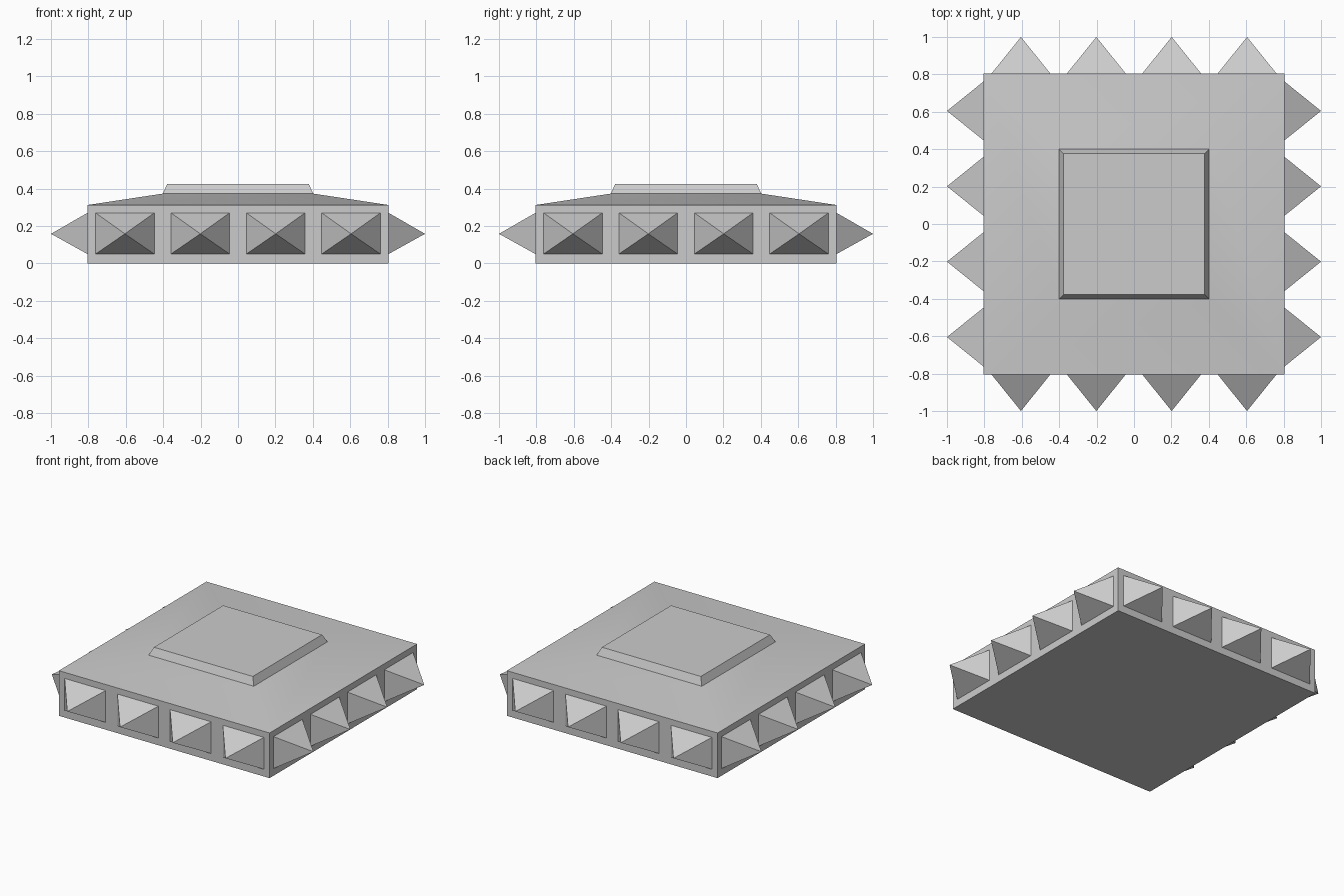
import bpy, bmesh, math
from mathutils import Matrix, Vector

if "Cube" in bpy.data.objects:
    bpy.data.objects.remove(bpy.data.objects["Cube"])


def make_object(name, bm):
    bmesh.ops.recalc_face_normals(bm, faces=bm.faces)
    mesh = bpy.data.meshes.new(name)
    bm.to_mesh(mesh)
    bm.free()
    obj = bpy.data.objects.new(name, mesh)
    bpy.context.collection.objects.link(obj)
    return obj


def square_loft(name, profile):
    """Loft centred squares given as (half width, height), capped at both ends."""
    bm = bmesh.new()
    rings = [[bm.verts.new((sx * h, sy * h, z))
              for sx, sy in ((-1, -1), (1, -1), (1, 1), (-1, 1))]
             for h, z in profile]
    bm.faces.new(rings[0])
    bm.faces.new(rings[-1])
    for lower, upper in zip(rings, rings[1:]):
        for i in range(4):
            j = (i + 1) % 4
            bm.faces.new((lower[i], lower[j], upper[j], upper[i]))
    return make_object(name, bm)


def spike(name, along, turn):
    """Pyramid on the front wall, turned about z onto its own side."""
    bm = bmesh.new()
    base = [bm.verts.new((along + sx * 0.157, -0.805, 0.16 + sz * 0.11))
            for sx, sz in ((-1, -1), (1, -1), (1, 1), (-1, 1))]
    tip = bm.verts.new((along, -1.0, 0.158))
    bm.faces.new(base)
    for i in range(4):
        bm.faces.new((base[i], base[(i + 1) % 4], tip))
    bm.transform(Matrix.Rotation(turn, 4, 'Z'))
    return make_object(name, bm)


# Slab with sloping top and raised bevelled panel
body = square_loft("body", [(0.805, 0), (0.805, 0.312), (0.402, 0.373), (0.378, 0.425)])
bpy.context.view_layer.objects.active = body
body.select_set(True)
bpy.ops.object.shade_smooth_by_angle(angle=math.radians(30))

# Four pyramid spikes on each side
for side, label in enumerate(("front", "right", "back", "left")):
    for n in range(4):
        spike(f"{label}_spike_{n + 1}", (n - 1.5) * 0.403, side * math.pi / 2)
